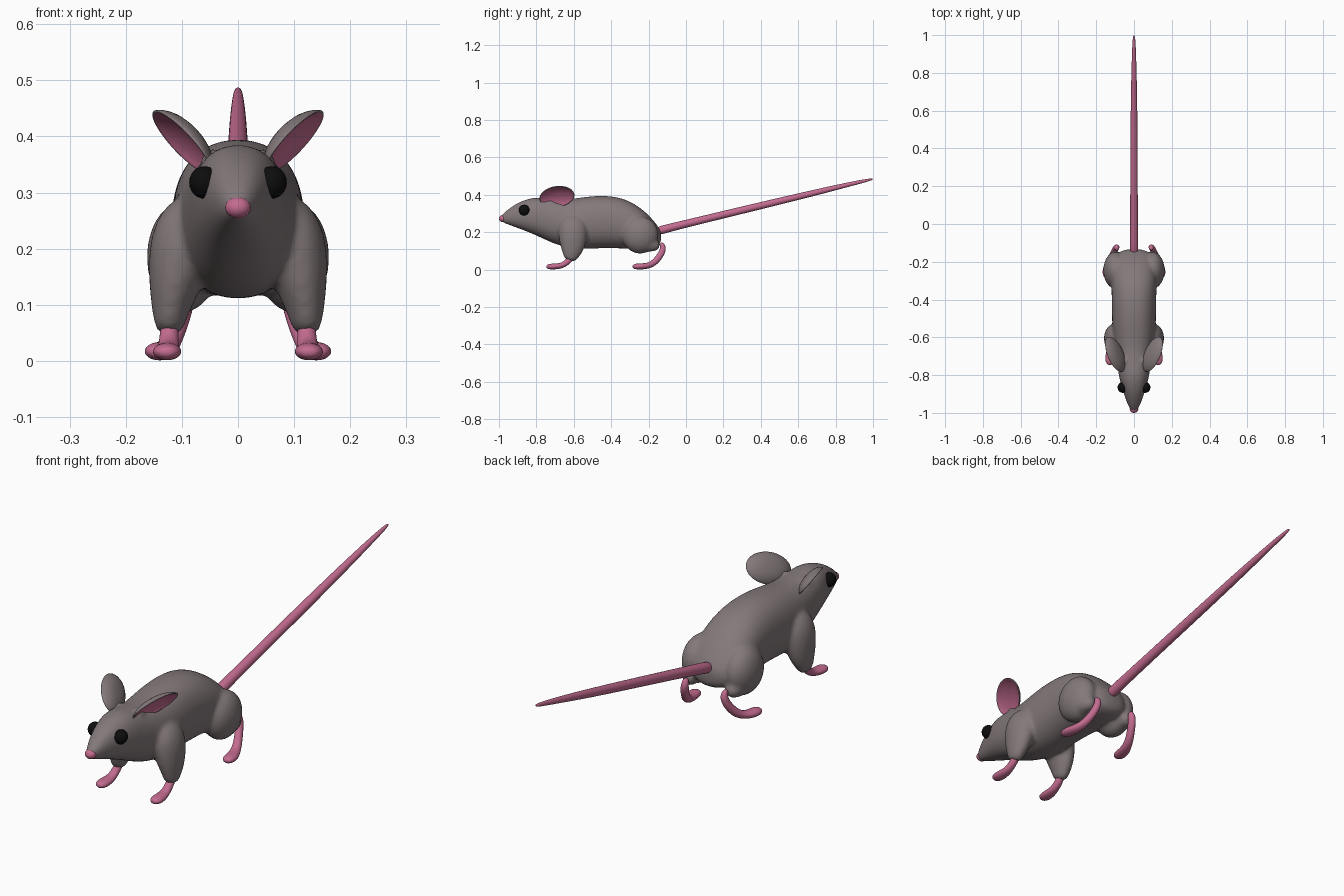
import bpy
import bmesh
import math
from mathutils import Vector

cube = bpy.data.objects.get("Cube")
if cube:
    bpy.data.objects.remove(cube, do_unlink=True)


def material(name, color):
    mat = bpy.data.materials.new(name)
    mat.use_nodes = True
    mat.diffuse_color = (*color, 1)
    mat.node_tree.nodes["Principled BSDF"].inputs["Base Color"].default_value = (*color, 1)
    return mat


fur = material("warm_grey_fur", (0.23, 0.19, 0.195))
skin = material("pink_skin", (0.55, 0.15, 0.28))
black = material("black", (0.004, 0.004, 0.004))


def tube(bm, points, sign=1, axis=None, power=2.0, sides=16):
    """Loft ellipses (x, y, z, half width, half height) along a path."""
    rings = []
    centres = [Vector((p[0] * sign, p[1], p[2])) for p in points]
    for i, c in enumerate(centres):
        t = axis or (centres[min(i + 1, len(points) - 1)] - centres[max(i - 1, 0)]).normalized()
        side = Vector((1, 0, 0))
        side = (side - t * side.dot(t)).normalized()
        up = side.cross(t)
        ring = []
        for k in range(sides):
            a = math.tau * k / sides
            ca, sa = math.cos(a), math.sin(a)
            u = math.copysign(abs(ca) ** (2 / power), ca) * points[i][3]
            v = math.copysign(abs(sa) ** (2 / power), sa) * points[i][4]
            ring.append(bm.verts.new(c + side * u + up * v))
        rings.append(ring)
    for lower, upper in zip(rings, rings[1:]):
        for k in range(sides):
            n = (k + 1) % sides
            bm.faces.new((lower[k], lower[n], upper[n], upper[k]))
    bm.faces.new(rings[0][::-1])
    bm.faces.new(rings[-1])


def ellipsoid(bm, centre, radii, sign=1):
    made = bmesh.ops.create_uvsphere(bm, u_segments=20, v_segments=12, radius=1)
    for v in made["verts"]:
        v.co = Vector((centre[0] * sign + v.co.x * radii[0],
                       centre[1] + v.co.y * radii[1],
                       centre[2] + v.co.z * radii[2]))


def finish(bm, name, mats, levels=0, mirror=False):
    bmesh.ops.recalc_face_normals(bm, faces=bm.faces[:])
    for f in bm.faces:
        f.smooth = True
    mesh = bpy.data.meshes.new(name)
    bm.to_mesh(mesh)
    bm.free()
    for m in mats:
        mesh.materials.append(m)
    ob = bpy.data.objects.new(name, mesh)
    bpy.context.collection.objects.link(ob)
    if mirror:
        mod = ob.modifiers.new("Mirror", "MIRROR")
        mod.use_mirror_merge = False
    if levels:
        mod = ob.modifiers.new("Subdivision", "SUBSURF")
        mod.levels = mod.render_levels = levels
    return ob


# Body: head and trunk sections as (y, bottom, top, half width)
sections = [
    (-0.995, 0.262, 0.285, 0.012), (-0.98, 0.252, 0.298, 0.022),
    (-0.95, 0.24, 0.325, 0.036), (-0.9, 0.222, 0.358, 0.054),
    (-0.85, 0.203, 0.378, 0.069), (-0.8, 0.182, 0.389, 0.082),
    (-0.73, 0.148, 0.380, 0.092), (-0.65, 0.118, 0.373, 0.106),
    (-0.55, 0.107, 0.389, 0.117), (-0.45, 0.115, 0.399, 0.117),
    (-0.35, 0.112, 0.388, 0.120), (-0.27, 0.112, 0.352, 0.122),
    (-0.2, 0.112, 0.295, 0.112), (-0.155, 0.12, 0.24, 0.09),
    (-0.132, 0.14, 0.205, 0.05)]
bm = bmesh.new()
tube(bm, [(0, y, (lo + hi) / 2, w, (hi - lo) / 2) for y, lo, hi, w in sections],
     axis=Vector((0, 1, 0)), power=2.25, sides=24)
for s in (1, -1):
    # Shoulder and upper front leg
    tube(bm, [(0.08, -0.6, 0.29, 0.03, 0.05), (0.095, -0.605, 0.24, 0.056, 0.08),
              (0.105, -0.605, 0.18, 0.058, 0.08), (0.117, -0.607, 0.115, 0.042, 0.066),
              (0.122, -0.615, 0.075, 0.03, 0.045), (0.123, -0.625, 0.047, 0.023, 0.03)], s)
    # Thigh
    ellipsoid(bm, (0.098, -0.245, 0.185), (0.066, 0.1, 0.1), s)
    tube(bm, [(0.11, -0.23, 0.14, 0.04, 0.05), (0.1, -0.17, 0.13, 0.035, 0.035),
              (0.095, -0.14, 0.125, 0.02, 0.02)], s)
    # Ear root
    tube(bm, [(0.03, -0.75, 0.32, 0.03, 0.035), (0.045, -0.725, 0.355, 0.02, 0.028),
              (0.055, -0.708, 0.372, 0.012, 0.018)], s)
body = finish(bm, "body", [fur], 2)
mod = body.modifiers.new("Blend", "REMESH")
mod.mode = "VOXEL"
mod.voxel_size = 0.008
mod.use_smooth_shade = True
mod = body.modifiers.new("Smooth", "SMOOTH")
mod.factor = 0.5
mod.iterations = 8

# Nose tip
bm = bmesh.new()
ellipsoid(bm, (0, -0.979, 0.273), (0.023, 0.021, 0.019))
finish(bm, "nose", [skin])

# Eyes
bm = bmesh.new()
ellipsoid(bm, (0.06, -0.865, 0.318), (0.027, 0.029, 0.029))
finish(bm, "eyes", [black], mirror=True)

# Ears: a cupped oval with grey back and rim, pink inside
bm = bmesh.new()
centre = Vector((0.1, -0.69, 0.39))
long_axis = Vector((0.04, 0.093, 0.02))
short_axis = Vector((0.036, -0.02, 0.054))
normal = long_axis.cross(short_axis).normalized()
profile = [(0.3, -0.03), (0.7, -0.023), (0.95, -0.008), (1.02, 0.001),
           (0.94, 0.002), (0.86, -0.004), (0.6, -0.012), (0.25, -0.018)]
rings = []
for r, depth in profile:
    rings.append([])
    for k in range(20):
        a = math.tau * k / 20
        rings[-1].append(bm.verts.new(centre + normal * depth + long_axis * r * math.cos(a)
                                      + short_axis * r * math.sin(a)))
for i in range(len(rings) - 1):
    for k in range(20):
        n = (k + 1) % 20
        f = bm.faces.new((rings[i][k], rings[i][n], rings[i + 1][n], rings[i + 1][k]))
        f.material_index = 1 if i >= 4 else 0
bm.faces.new(rings[0][::-1])
bm.faces.new(rings[-1]).material_index = 1
finish(bm, "ears", [fur, skin], 1, True)

# Front feet
bm = bmesh.new()
tube(bm, [(0.121, -0.605, 0.075, 0.016, 0.018), (0.123, -0.632, 0.042, 0.017, 0.017),
          (0.124, -0.66, 0.022, 0.019, 0.015), (0.126, -0.695, 0.017, 0.026, 0.016),
          (0.127, -0.73, 0.016, 0.026, 0.016), (0.127, -0.747, 0.016, 0.012, 0.008)])
finish(bm, "front_feet", [skin], 2, True)

# Rear shanks and feet
bm = bmesh.new()
tube(bm, [(0.092, -0.135, 0.145, 0.01, 0.012), (0.09, -0.118, 0.118, 0.016, 0.017),
          (0.1, -0.135, 0.078, 0.016, 0.018), (0.115, -0.165, 0.04, 0.017, 0.018),
          (0.128, -0.2, 0.02, 0.021, 0.016), (0.14, -0.24, 0.017, 0.027, 0.017),
          (0.143, -0.27, 0.017, 0.025, 0.016), (0.144, -0.287, 0.016, 0.012, 0.008)])
finish(bm, "rear_feet", [skin], 2, True)

# Tail
bm = bmesh.new()
tube(bm, [(0, -0.17, 0.2, 0.018, 0.018), (0, -0.13, 0.212, 0.024, 0.024),
          (0, -0.08, 0.226, 0.021, 0.021), (0, 0.3, 0.318, 0.02, 0.02),
          (0, 0.65, 0.402, 0.018, 0.018), (0, 0.88, 0.458, 0.012, 0.012),
          (0, 0.98, 0.48, 0.008, 0.008), (0, 1.0, 0.485, 0.003, 0.003)])
finish(bm, "tail", [skin], 1)
